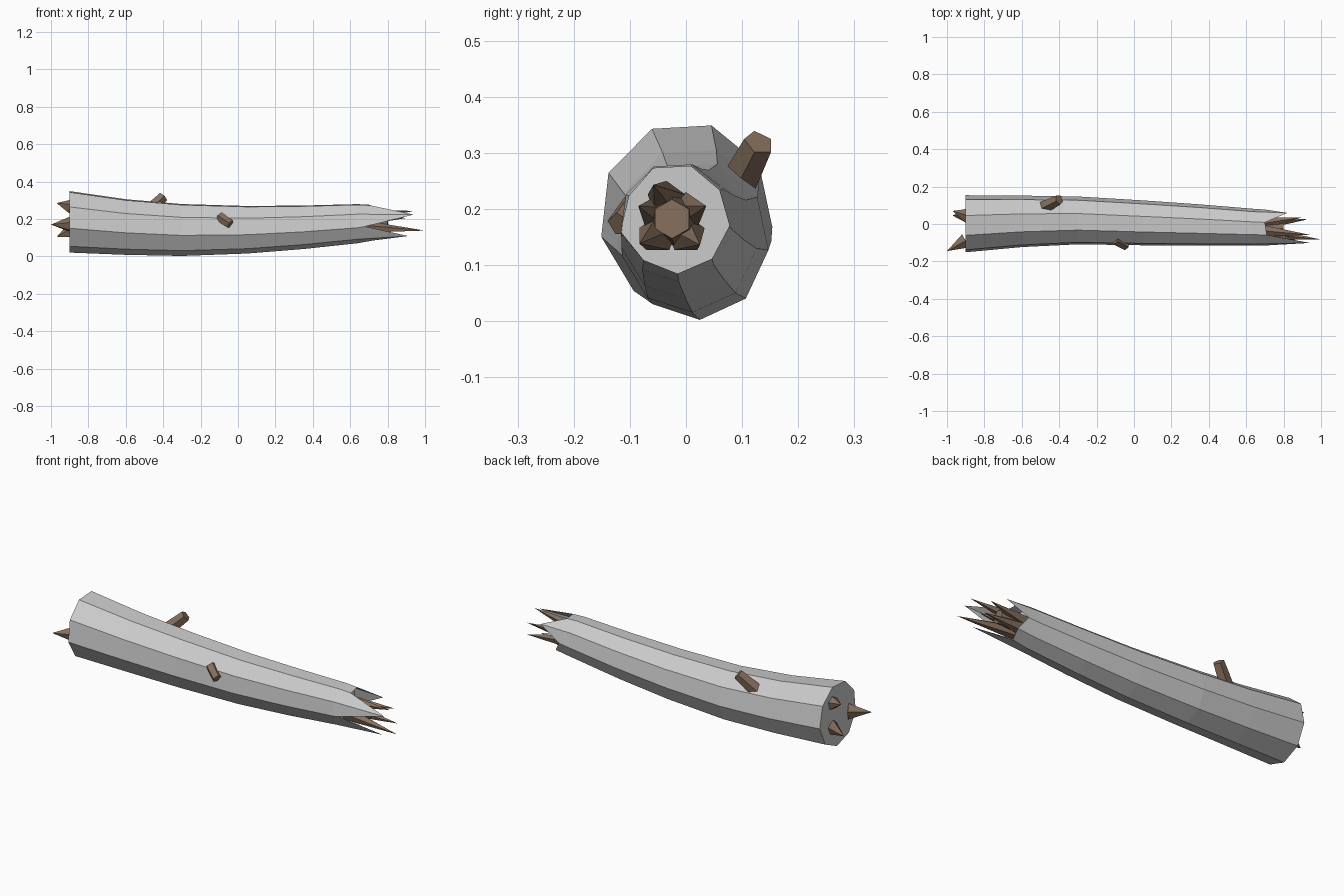
import bpy, bmesh
from math import sin, cos, radians
from mathutils import Vector, Matrix

if "Cube" in bpy.data.objects:
    bpy.data.objects.remove(bpy.data.objects["Cube"])

wood = bpy.data.materials.new("wood")
wood.diffuse_color = (0.24, 0.16, 0.11, 1)
wood.use_nodes = True
wood.node_tree.nodes["Principled BSDF"].inputs["Base Color"].default_value = wood.diffuse_color


def finish(bm, name, mat=None):
    me = bpy.data.meshes.new(name)
    bm.to_mesh(me)
    bm.free()
    if mat:
        me.materials.append(mat)
    ob = bpy.data.objects.new(name, me)
    bpy.context.collection.objects.link(ob)
    return ob


def taper(name, base, tip, r1, r2=0.0, sides=5):
    """Cone or tapered stub running from base to tip."""
    a, b = Vector(base), Vector(tip)
    d = b - a
    bm = bmesh.new()
    m = Matrix.Translation((a + b) / 2) @ d.to_track_quat('Z', 'Y').to_matrix().to_4x4()
    bmesh.ops.create_cone(bm, cap_ends=True, segments=sides, radius1=r1,
                          radius2=r2, depth=d.length, matrix=m)
    return finish(bm, name, wood)


# Nine-sided bark: x, centre y, centre z, radius y, radius z
rings = [(-0.90, 0.000, 0.188, 0.155, 0.168),
         (-0.60, 0.013, 0.160, 0.140, 0.152),
         (-0.30, 0.018, 0.144, 0.130, 0.142),
         (0.05, 0.005, 0.145, 0.122, 0.130),
         (0.35, -0.006, 0.158, 0.112, 0.119),
         (0.64, -0.018, 0.177, 0.100, 0.107)]
angles = [radians(33 + 40 * k) for k in range(9)]
# Torn rim: how far each corner reaches along x
rim = [0.82, 0.70, 0.71, 0.94, 0.68, 0.91, 0.72, 0.74, 0.70]

bm = bmesh.new()
loops = [[bm.verts.new((x, cy + ry * cos(a), cz + rz * sin(a))) for a in angles]
         for x, cy, cz, ry, rz in rings]
torn = []
for x, a in zip(rim, angles):
    r = 0.100 - 0.03 * (x - 0.64)
    torn.append(bm.verts.new((x, -0.02 + r * cos(a), 0.182 + r * sin(a))))
loops.append(torn)
for lo, hi in zip(loops, loops[1:]):
    for j in range(9):
        k = (j + 1) % 9
        bm.faces.new((lo[j], lo[k], hi[k], hi[j]))
bm.faces.new(loops[0][::-1])
bm.faces.new(loops[5])
finish(bm, "log_bark")

# Broken branch stubs
taper("back_branch_stub", (-0.49, 0.085, 0.23), (-0.40, 0.130, 0.318), 0.036, 0.028)
taper("front_branch_stub", (-0.10, -0.085, 0.212), (-0.04, -0.118, 0.172), 0.028, 0.024)

# Splinters on the thick end
for base, tip in [((-0.90, -0.09, 0.17), (-1.0, -0.145, 0.17)),
                  ((-0.89, 0.045, 0.265), (-0.97, 0.07, 0.285)),
                  ((-0.89, 0.045, 0.135), (-0.97, 0.045, 0.105))]:
    taper("end_splinter", base, tip, 0.042)

# Heartwood core and splinters inside the torn end
taper("heartwood_core", (0.63, -0.02, 0.182), (0.80, -0.025, 0.182), 0.05, 0.035, 6)
for base, tip in [((0.68, -0.05, 0.155), (1.0, -0.083, 0.138)),
                  ((0.67, -0.035, 0.215), (0.94, -0.058, 0.243)),
                  ((0.67, 0.00, 0.195), (0.90, 0.036, 0.205)),
                  ((0.67, 0.00, 0.155), (0.93, 0.025, 0.136)),
                  ((0.67, -0.05, 0.19), (0.86, -0.085, 0.205))]:
    taper("torn_splinter", base, tip, 0.035)
